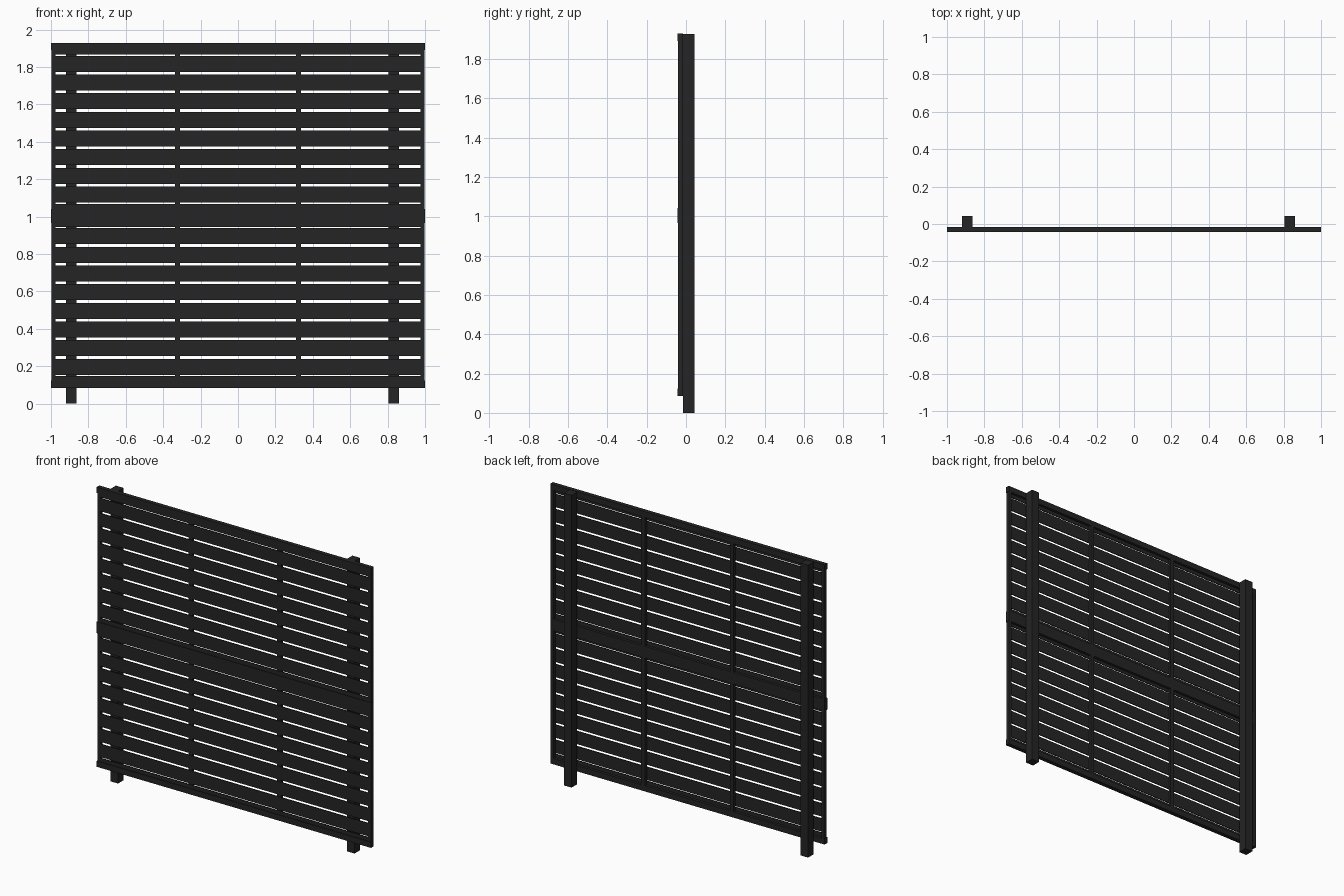
import bpy

cube = bpy.data.objects.get("Cube")
if cube:
    bpy.data.objects.remove(cube, do_unlink=True)

mat = bpy.data.materials.new("charcoal_metal")
mat.use_nodes = True
COLOUR = (0.018, 0.018, 0.018, 1)
mat.diffuse_color = COLOUR
mat.node_tree.nodes["Principled BSDF"].inputs["Base Color"].default_value = COLOUR


def box(name, x, y, z):
    """Box spanning the given (low, high) ranges."""
    bpy.ops.mesh.primitive_cube_add(size=1, location=[sum(r) / 2 for r in (x, y, z)])
    ob = bpy.context.object
    ob.name = name
    ob.scale = [r[1] - r[0] for r in (x, y, z)]
    bpy.ops.object.transform_apply(location=False, rotation=False, scale=True)
    ob.data.materials.append(mat)
    return ob


BACK = -0.015            # plane where the panels meet the posts
FRONT = -0.040           # front of the frame
RAIL_FRONT = -0.043      # rails stand slightly proud
SLAT_Y = (-0.039, -0.033)
INNER = 0.976            # inside edge of the end stiles
PITCH, SLAT = 0.0998, 0.0855

# Two ground posts behind the screen
for side, x in (("right", -0.892), ("left", 0.832)):
    box(side + "_post", (x - 0.028, x + 0.028), (BACK, 0.043), (0, 1.926))

# Two framed panels, stacked: (name, bottom, top, centre of lowest slat)
for panel, low, high, first in (("lower", 0.085, 1.003, 0.197),
                                ("upper", 1.003, 1.928, 1.118)):
    # Horizontal rails and their thin inner lips
    box(panel + "_bottom_rail", (-1, 1), (RAIL_FRONT, BACK), (low, low + 0.038))
    box(panel + "_top_rail", (-1, 1), (RAIL_FRONT, BACK), (high - 0.038, high))
    slats_low = first - SLAT / 2 - 0.007
    slats_high = first + 7 * PITCH + SLAT / 2 + 0.007
    box(panel + "_bottom_lip", (-INNER, INNER), SLAT_Y, (low + 0.03, slats_low))
    box(panel + "_top_lip", (-INNER, INNER), SLAT_Y, (slats_high, high - 0.03))
    # End stiles
    for side, s in (("right", -1), ("left", 1)):
        box(f"{panel}_{side}_stile", sorted((s * INNER, s * 0.997)), (FRONT, BACK),
            (low + 0.03, high - 0.03))
        # Upright dividers behind the slats
        box(f"{panel}_{side}_divider", sorted((s * 0.309, s * 0.337)),
            (SLAT_Y[1], BACK), (low + 0.03, high - 0.03))
    # Horizontal slats
    for i in range(8):
        z = first + i * PITCH
        box(f"{panel}_slat_{i + 1}", (-INNER, INNER), SLAT_Y, (z - SLAT / 2, z + SLAT / 2))
